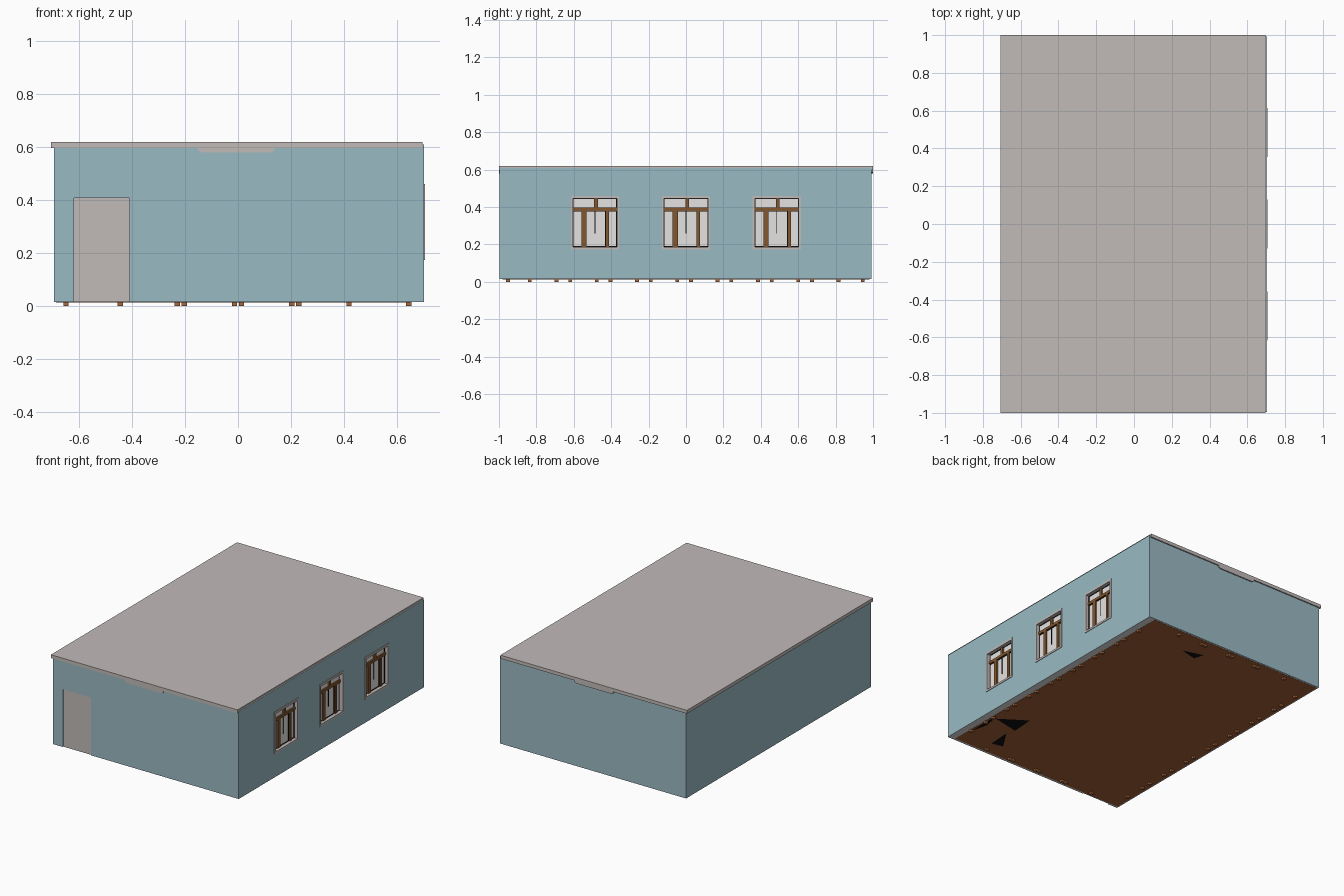
import bpy, bmesh
from mathutils import Vector

if "Cube" in bpy.data.objects:
    bpy.data.objects.remove(bpy.data.objects["Cube"])


def srgb(r, g, b):
    f = lambda c: c / 12.92 if c <= 0.04045 else ((c + 0.055) / 1.055) ** 2.4
    return [f(v / 255) for v in (r, g, b)] + [1]


def mat(name, *rgb):
    m = bpy.data.materials.new(name)
    m.diffuse_color = srgb(*rgb)
    m.use_nodes = True
    m.node_tree.nodes["Principled BSDF"].inputs["Base Color"].default_value = m.diffuse_color
    return m


BLUE = mat("blue_paint", 154, 186, 196)
GRAY = mat("warm_gray", 193, 187, 185)
PALE = mat("pale_gray", 229, 227, 226)
WOOD = mat("window_wood", 130, 87, 46)
FLOOR = mat("floor_brown", 164, 96, 57)
SEAT = mat("bench_wood", 170, 105, 62)
BLACK = mat("black", 12, 12, 12)


def obj(name, bm, *mats):
    bmesh.ops.recalc_face_normals(bm, faces=bm.faces)
    me = bpy.data.meshes.new(name)
    bm.to_mesh(me)
    bm.free()
    for m in mats:
        me.materials.append(m)
    o = bpy.data.objects.new(name, me)
    bpy.context.collection.objects.link(o)
    return o


def add_box(bm, x, y, z):
    vs = bmesh.ops.create_cube(bm, size=1)["verts"]
    for v in vs:
        v.co = Vector([(a + b) / 2 + c * (b - a) for (a, b), c in zip((x, y, z), v.co)])


def boxes(name, m, *dims):
    bm = bmesh.new()
    for d in dims:
        add_box(bm, *d)
    return obj(name, bm, m)


def wall(name, dims, holes=()):
    """Wall slab with cut openings: blue on the outer shell, pale elsewhere."""
    o = boxes(name, BLUE, dims)
    o.data.materials.append(PALE)
    if holes:
        cutter = boxes(name + "_cutter", PALE, *holes)
        cutter.hide_render = True
        mod = o.modifiers.new("openings", "BOOLEAN")
        mod.operation, mod.solver, mod.object = "DIFFERENCE", "EXACT", cutter
        me = bpy.data.meshes.new_from_object(
            o.evaluated_get(bpy.context.evaluated_depsgraph_get()))
        o.modifiers.clear()
        o.data = me
        bpy.data.objects.remove(cutter)
    for p in o.data.polygons:
        c = p.center
        outer = c.x < -0.69 or c.x > 0.698 or c.y < -0.99 or c.y > 0.985
        p.material_index = 0 if outer else 1


# Walls
WIN_Y = (-0.487, 0.0, 0.485)
Z0, Z1 = 0.0145, 0.6
DOOR_X = (-0.62, -0.41)
wall("front_wall", ((-0.695, 0.65), (-0.996, -0.96), (Z0, Z1)),
     [(DOOR_X, (-1.1, -0.9), (0.0, 0.407))])
wall("back_wall", ((-0.695, 0.65), (0.96, 0.992), (Z0, Z1)))
wall("left_wall", ((-0.695, -0.675), (-0.96, 0.96), (Z0, Z1)))
wall("right_wall", ((0.65, 0.703), (-0.996, 0.992), (Z0, 0.61)),
     [((0.6, 0.8), (c - 0.12, c + 0.12), (0.185, 0.447)) for c in WIN_Y])

# Door set slightly back in its opening
boxes("door", GRAY, (DOOR_X, (-0.99, -0.965), (Z0, 0.407)))

# Floor, reaching just under the inner wall faces
boxes("floor", FLOOR, ((-0.687, 0.652), (-0.98, 0.98), (0.0135, 0.022)))

# Roof slab
boxes("roof", GRAY, ((-0.707, 0.696), (-1.0, 1.0), (0.597, 0.62)))

# Stepped drop panel under the front and back eaves
for name, ya, yb in (("front_eave_panel", -1.0, -0.99), ("back_eave_panel", 1.0, 0.988)):
    bm = bmesh.new()
    prof = [(-0.152, 0.597), (-0.152, 0.587), (-0.135, 0.58),
            (0.122, 0.58), (0.138, 0.587), (0.138, 0.597)]
    f = bm.faces.new([bm.verts.new((x, ya, z)) for x, z in prof])
    ext = bmesh.ops.extrude_face_region(bm, geom=[f])["geom"]
    bmesh.ops.translate(bm, vec=(0, yb - ya, 0),
                        verts=[g for g in ext if isinstance(g, bmesh.types.BMVert)])
    obj(name, bm, GRAY)

# Windows: surround, wooden frame, glass and dark trim
for i, c in enumerate(WIN_Y, 1):
    y = lambda a, b: (c + a, c + b)
    xs = (0.672, 0.707)
    boxes(f"window_surround_{i}", GRAY,
          (xs, y(-0.129, -0.117), (0.174, 0.46)), (xs, y(0.117, 0.129), (0.174, 0.46)),
          (xs, y(-0.117, 0.117), (0.174, 0.187)), (xs, y(-0.117, 0.117), (0.445, 0.46)))
    boxes(f"window_glass_{i}", PALE, ((0.676, 0.68), y(-0.12, 0.12), (0.185, 0.447)))
    xs = (0.676, 0.69)
    boxes(f"window_frame_{i}", WOOD,
          (xs, y(-0.117, 0.117), (0.379, 0.398)), (xs, y(-0.004, 0.016), (0.398, 0.445)),
          (xs, y(-0.071, -0.044), (0.187, 0.379)), (xs, y(0.06, 0.076), (0.187, 0.379)))
    xs = (0.678, 0.683)
    boxes(f"window_trim_{i}", BLACK,
          (xs, y(-0.117, 0.117), (0.187, 0.191)), (xs, y(-0.117, 0.117), (0.442, 0.445)),
          (xs, y(-0.117, -0.114), (0.187, 0.445)), (xs, y(0.114, 0.117), (0.187, 0.445)),
          (xs, y(0.055, 0.06), (0.187, 0.379)), (xs, y(-0.117, 0.117), (0.375, 0.379)),
          (xs, y(-0.002, 0.002), (0.258, 0.375)))


# Benches along all four walls; only the wall-side feet reach below the floor
def bench(name, x, y, near_wall):
    h, d = 0.1, 0.02
    legs = [((a, a + d), (b, b + d), (0 if near_wall(a, b) else 0.022, h))
            for a in (x[0], x[1] - d) for b in (y[0], y[1] - d)]
    boxes(name + "_legs", SEAT, *legs)
    boxes(name + "_seat", SEAT, (x, y, (h, h + 0.015)))


for i in range(8):
    y0 = -0.845 + i * 0.2155
    for side, x in (("left", (-0.66, -0.53)), ("right", (0.53, 0.655))):
        bench(f"{side}_bench_{i + 1}", x, (y0, y0 + 0.162), lambda a, b: abs(a) > 0.6)
for i in range(4):
    x0 = -0.455 if i == 0 else -0.43 + i * 0.2165
    x1 = -0.22 + i * 0.2165
    bench(f"back_bench_{i + 1}", (x0, x1), (0.88, 0.955), lambda a, b: b > 0.92)
    bench(f"front_bench_{i + 1}", (x0, x1), (-0.962, -0.9), lambda a, b: b < -0.93)

# Small dark patches on the underside of the floor
bm = bmesh.new()
for tri in (((0.62, -0.62), (0.44, -0.5), (0.43, -0.66)),
            ((0.45, -0.72), (0.36, -0.86), (0.44, -0.88)),
            ((0.64, -0.58), (0.64, -0.84), (0.61, -0.72)),
            ((0.27, 0.8), (0.13, 0.84), (0.15, 0.77))):
    bm.faces.new([bm.verts.new((x, y, 0.0125)) for x, y in tri])
obj("underfloor_patches", bm, BLACK)
